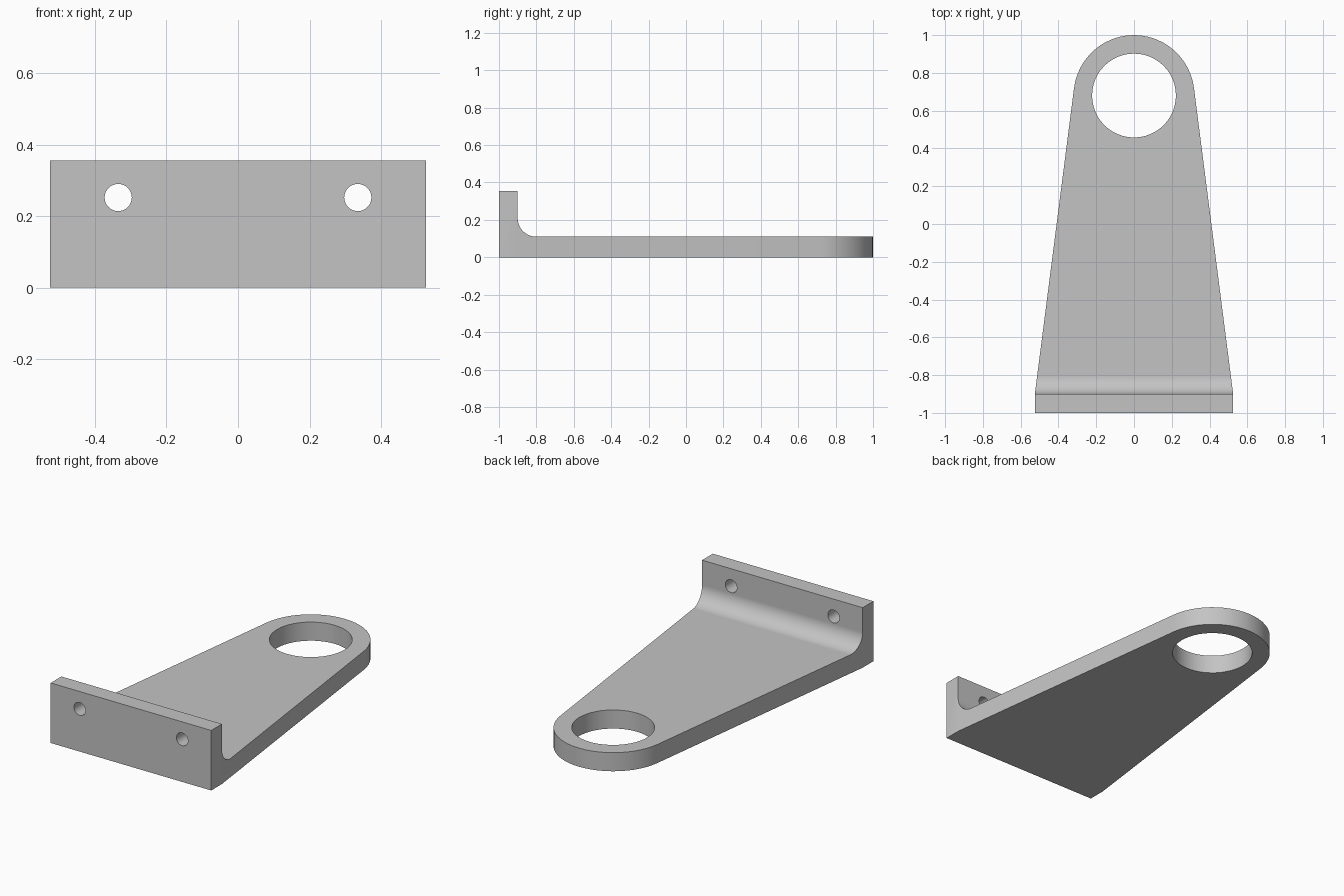
import bpy, bmesh, math
from mathutils import Matrix, Vector

if "Cube" in bpy.data.objects:
    bpy.data.objects.remove(bpy.data.objects["Cube"], do_unlink=True)

THICK, FILLET = 0.11, 0.1
WALL_Y, HALF_W = -0.9, 0.525
EYE_Y, EYE_R, BORE_R = 0.68, 0.32, 0.222


def arc(cx, cy, r, a0, a1, steps):
    """Points along an arc, angles in radians."""
    angles = [a0 + (a1 - a0) * i / steps for i in range(steps + 1)]
    return [(cx + r * math.cos(a), cy + r * math.sin(a)) for a in angles]


def prism(name, points, place, offset):
    """Extrude a closed 2D profile, mapped to 3D by place, along offset."""
    bm = bmesh.new()
    face = bm.faces.new([bm.verts.new(place(u, v)) for u, v in points])
    new = bmesh.ops.extrude_face_region(bm, geom=[face])["geom"]
    moved = [g for g in new if isinstance(g, bmesh.types.BMVert)]
    bmesh.ops.translate(bm, verts=moved, vec=offset)
    bmesh.ops.recalc_face_normals(bm, faces=bm.faces)
    mesh = bpy.data.meshes.new(name)
    bm.to_mesh(mesh)
    bm.free()
    obj = bpy.data.objects.new(name, mesh)
    bpy.context.collection.objects.link(obj)
    return obj


def combine(target, tool, operation):
    """Apply a boolean and discard the tool object."""
    mod = target.modifiers.new("cut", "BOOLEAN")
    mod.operation, mod.solver, mod.object = operation, "EXACT", tool
    bpy.ops.object.modifier_apply(modifier=mod.name)
    bpy.data.objects.remove(tool, do_unlink=True)


# L-shaped side profile with an inner fillet
side = [(-1, 0), (1.2, 0), (1.2, THICK)]
side += arc(WALL_Y + FILLET, THICK + FILLET, FILLET, -math.pi / 2, -math.pi, 16)
side += [(WALL_Y, 0.355), (-1, 0.355)]
bracket = prism("bracket", side, lambda y, z: (-0.8, y, z), (1.6, 0, 0))
bpy.context.view_layer.objects.active = bracket
bracket.select_set(True)

# Tapered plan outline, its sides tangent to the rounded end
reach = Vector((HALF_W, WALL_Y - EYE_Y))
tangent = math.atan2(reach.y, reach.x) + math.acos(EYE_R / reach.length)
plan = [(-HALF_W, WALL_Y), (-HALF_W, -1.2), (HALF_W, -1.2), (HALF_W, WALL_Y)]
plan += arc(0, EYE_Y, EYE_R, tangent, math.pi - tangent, 24)
outline = prism("outline_tool", plan, lambda x, y: (x, y, -0.2), (0, 0, 1))
combine(bracket, outline, "INTERSECT")

# Large bore in the rounded end
bore = arc(0, EYE_Y, BORE_R, 0, math.tau, 48)[:-1]
combine(bracket, prism("bore_tool", bore, lambda x, y: (x, y, -0.2), (0, 0, 1)),
        "DIFFERENCE")

# Two bolt holes through the upright flange
for side_sign in (-1, 1):
    hole = arc(side_sign * 0.335, 0.252, 0.038, 0, math.tau, 32)[:-1]
    tool = prism("bolt_tool", hole, lambda x, z: (x, -1.2, z), (0, 0.5, 0))
    combine(bracket, tool, "DIFFERENCE")

# Single grey finish
grey = bpy.data.materials.new("plain_grey")
grey.use_nodes = True
colour = (0.55, 0.55, 0.55, 1)
grey.diffuse_color = colour
grey.node_tree.nodes["Principled BSDF"].inputs["Base Color"].default_value = colour
bracket.data.materials.clear()
bracket.data.materials.append(grey)
for face in bracket.data.polygons:
    face.material_index = 0

# Smooth curves, crisp edges and flat broad faces
bpy.ops.object.shade_smooth_by_angle(angle=math.radians(30))
weighted = bracket.modifiers.new("weighted_normals", "WEIGHTED_NORMAL")
weighted.keep_sharp = True
